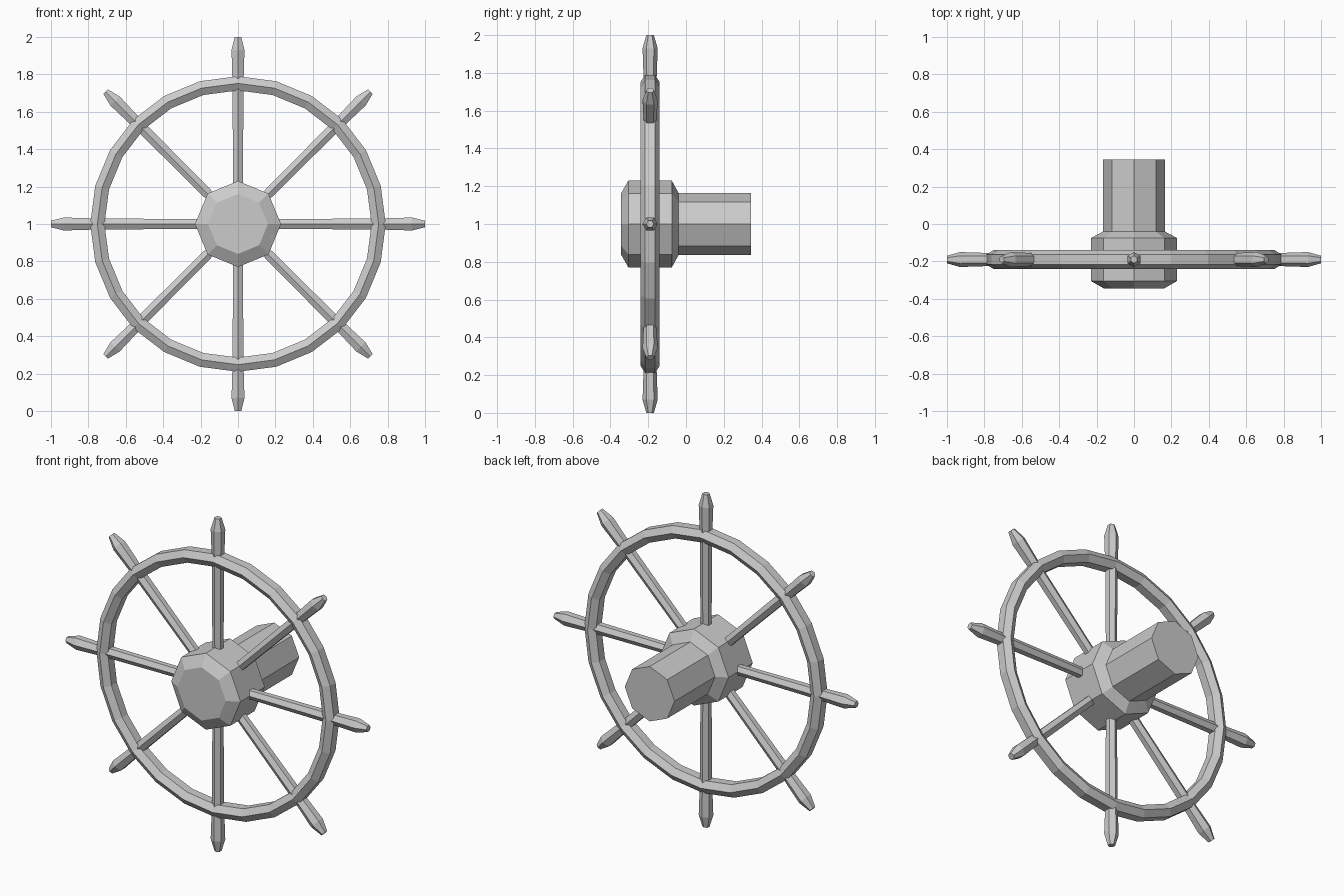
import bpy, bmesh
from math import sin, cos, pi, radians
from mathutils import Vector, Matrix

if "Cube" in bpy.data.objects:
    bpy.data.objects.remove(bpy.data.objects["Cube"])

CENTRE = Vector((0, -0.19, 1.0))


def build(name, loops, closed=False):
    """Bridge matching vertex loops into a flat-shaded solid."""
    bm = bmesh.new()
    rings = [[bm.verts.new(p) for p in loop] for loop in loops]
    n = len(rings[0])
    pairs = list(zip(rings, rings[1:]))
    if closed:
        pairs.append((rings[-1], rings[0]))
    else:
        bm.faces.new(rings[0])
        bm.faces.new(rings[-1])
    for a, b in pairs:
        for i in range(n):
            j = (i + 1) % n
            bm.faces.new((a[i], a[j], b[j], b[i]))
    bmesh.ops.recalc_face_normals(bm, faces=bm.faces)
    mesh = bpy.data.meshes.new(name)
    bm.to_mesh(mesh)
    bm.free()
    obj = bpy.data.objects.new(name, mesh)
    bpy.context.collection.objects.link(obj)
    return obj


# Hub and axle: one octagonal profile along y
profile = [(-0.345, 0.16), (-0.305, 0.23), (-0.075, 0.23), (-0.04, 0.165), (0.345, 0.165)]
build("hub_and_axle", [[(r * cos(k * pi / 4), y, 1 + r * sin(k * pi / 4)) for k in range(8)]
                       for y, r in profile])

# Rim: hexagonal section swept around 24 segments
section = [(0.0, 0.05), (0.038, 0.026), (0.038, -0.026),
           (0.0, -0.05), (-0.038, -0.026), (-0.038, 0.026)]
rim = []
for s in range(24):
    a = s * pi / 12
    rim.append([CENTRE + Vector(((0.752 + dr) * cos(a), dy, (0.752 + dr) * sin(a)))
                for dr, dy in section])
build("rim", rim, closed=True)

# Spokes with thicker handles and tapered tips (distance, radius)
stations = [(0.15, 0.03), (0.74, 0.034), (0.78, 0.035), (0.93, 0.04), (1.0, 0.02)]
for s in range(8):
    turn = Matrix.Rotation(s * pi / 4, 3, 'Y')
    build(f"spoke_{s + 1}",
          [[CENTRE + turn @ Vector((r * sin(k * pi / 3), r * cos(k * pi / 3), d)) for k in range(6)]
           for d, r in stations])
